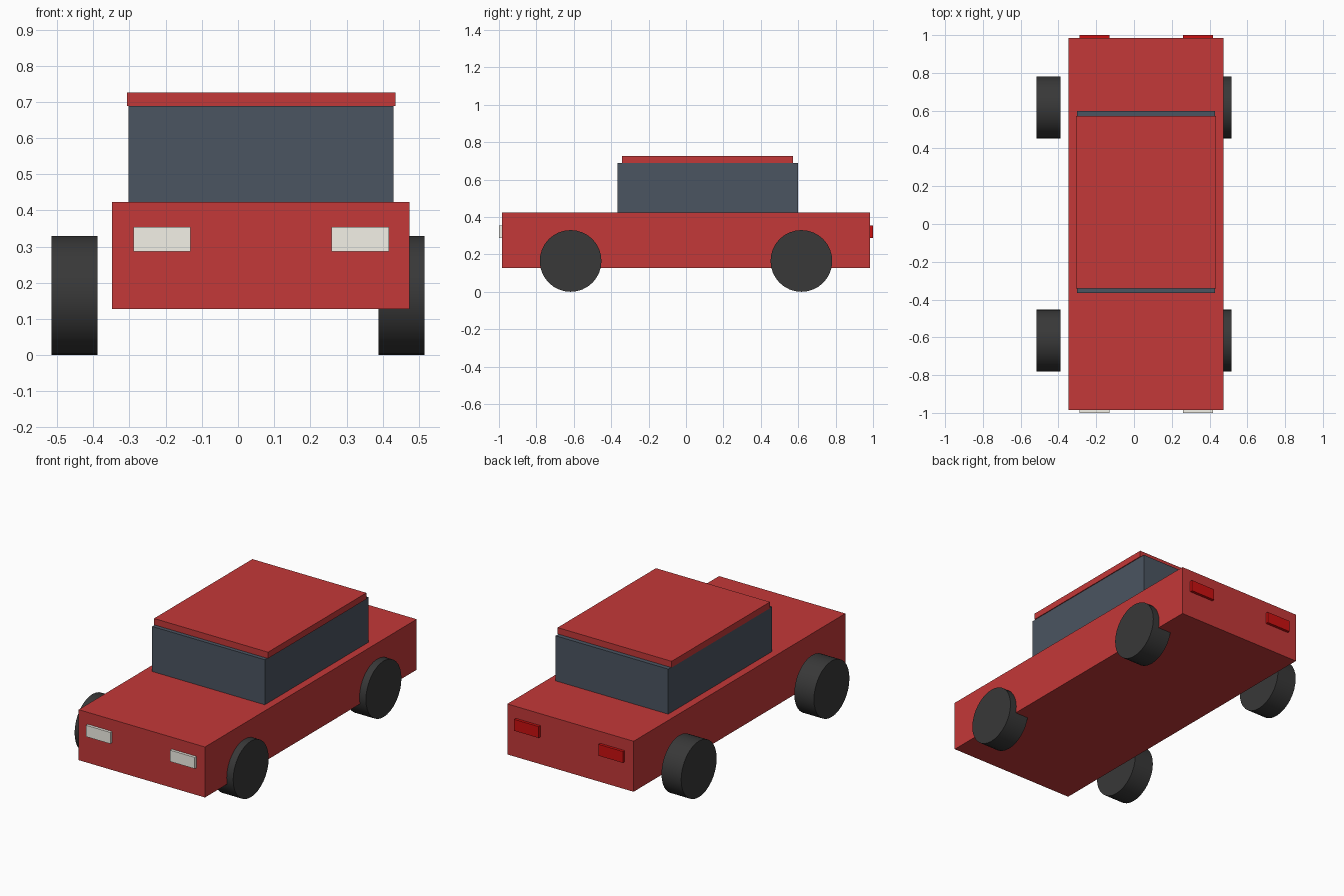
import bpy
from math import pi, radians

if "Cube" in bpy.data.objects:
    bpy.data.objects.remove(bpy.data.objects["Cube"])


def material(name, rgb):
    mat = bpy.data.materials.new(name)
    mat.diffuse_color = (*rgb, 1)
    mat.use_nodes = True
    mat.node_tree.nodes["Principled BSDF"].inputs["Base Color"].default_value = mat.diffuse_color
    return mat


PAINT = material("red_paint", (0.55, 0.04, 0.04))
GLASS = material("dark_glass", (0.07, 0.09, 0.12))
RUBBER = material("rubber", (0.04, 0.04, 0.04))
LAMP = material("lamp_white", (0.90, 0.88, 0.80))
TAIL = material("lamp_red", (0.60, 0.005, 0.005))


def box(name, x, y, z, mat):
    """Box spanning the given (min, max) ranges."""
    spans = (x, y, z)
    bpy.ops.mesh.primitive_cube_add(size=1, location=[(a + b) / 2 for a, b in spans])
    ob = bpy.context.object
    ob.name = name
    ob.scale = [b - a for a, b in spans]
    bpy.ops.object.transform_apply(location=False, rotation=False, scale=True)
    ob.data.materials.append(mat)


# Body, cabin and roof sit slightly to the right of the wheel track
box("body", (-0.348, 0.474), (-0.984, 0.984), (0.127, 0.424), PAINT)
box("cabin", (-0.303, 0.430), (-0.365, 0.598), (0.424, 0.689), GLASS)
box("roof", (-0.307, 0.435), (-0.342, 0.572), (0.689, 0.726), PAINT)

# Lights at both ends
for side, x in (("left", (-0.289, -0.131)), ("right", (0.259, 0.418))):
    box(f"headlight_{side}", x, (-1.0, -0.968), (0.287, 0.354), LAMP)
    box(f"taillight_{side}", x, (0.968, 1.0), (0.287, 0.354), TAIL)

# Wheels
for side, sx in (("left", -1), ("right", 1)):
    for end, sy in (("front", -1), ("rear", 1)):
        bpy.ops.mesh.primitive_cylinder_add(
            vertices=32, radius=0.165, depth=0.128,
            location=(sx * 0.452, sy * 0.617, 0.165), rotation=(0, pi / 2, 0))
        wheel = bpy.context.object
        wheel.name = f"wheel_{end}_{side}"
        wheel.data.materials.append(RUBBER)
        bpy.ops.object.shade_smooth_by_angle(angle=radians(30))
